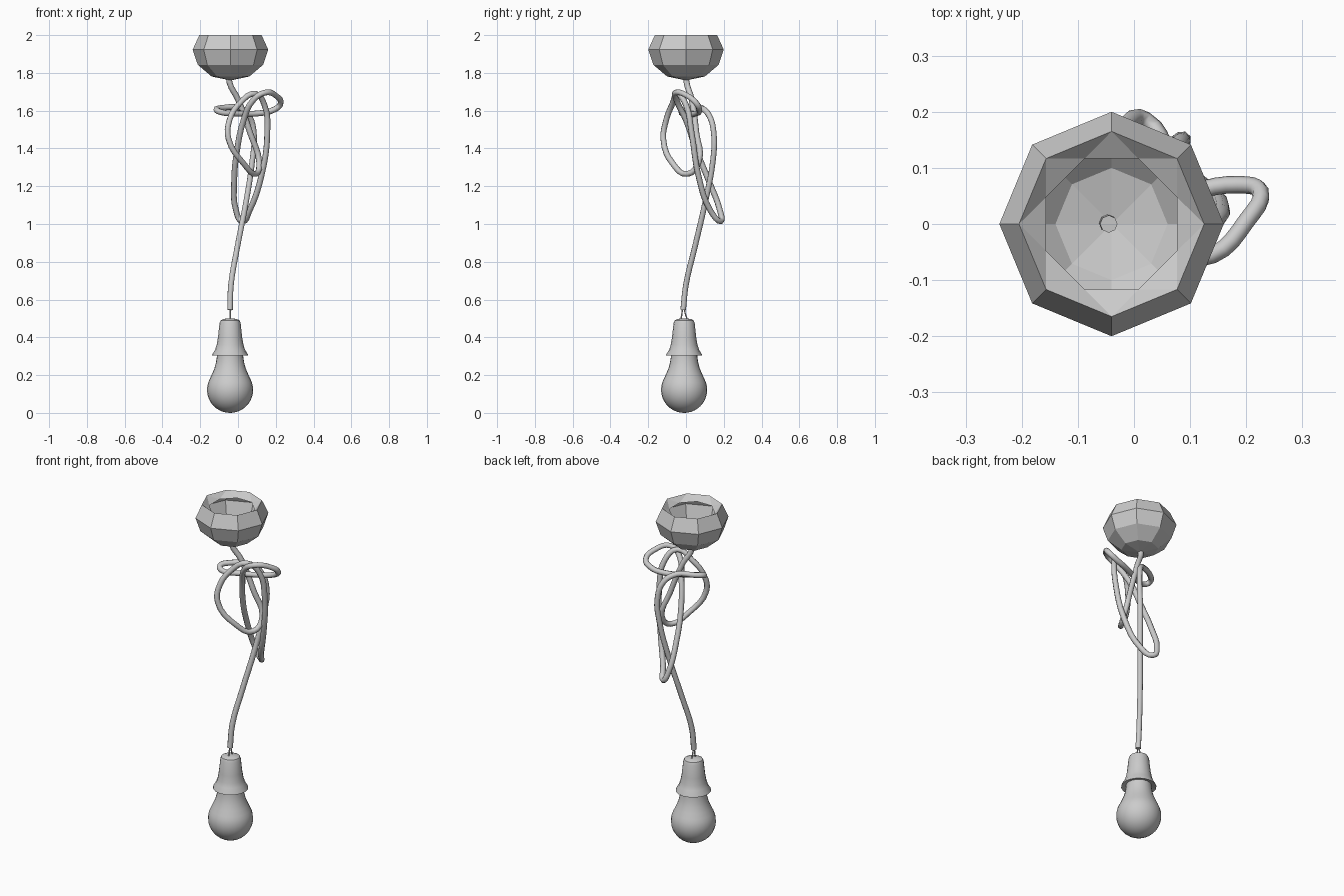
import bpy
from math import cos, sin, pi, radians

if "Cube" in bpy.data.objects:
    bpy.data.objects.remove(bpy.data.objects["Cube"])


def mesh_object(name, verts, faces, smooth=None):
    me = bpy.data.meshes.new(name)
    me.from_pydata(verts, [], faces)
    me.update()
    ob = bpy.data.objects.new(name, me)
    bpy.context.collection.objects.link(ob)
    if smooth:
        bpy.ops.object.select_all(action='DESELECT')
        ob.select_set(True)
        bpy.context.view_layer.objects.active = ob
        bpy.ops.object.shade_smooth_by_angle(angle=radians(smooth))
    return ob


def lathe(name, profile, n, cx, cy, smooth=None):
    """Spin (radius, z) points, listed bottom to top; radius 0 makes a pole."""
    verts, faces, rings = [], [], []
    for r, z in profile:
        count = 1 if r == 0 else n
        rings.append([len(verts) + i % count for i in range(n)])
        verts += [(cx + r * cos(2 * pi * i / n), cy + r * sin(2 * pi * i / n), z)
                  for i in range(count)]
    for a, b in zip(rings, rings[1:]):
        for i in range(n):
            j = (i + 1) % n
            faces.append(tuple(dict.fromkeys((a[i], a[j], b[j], b[i]))))
    return mesh_object(name, verts, faces, smooth)


def tube(name, points, radius, sides_res=2, res=4):
    cu = bpy.data.curves.new(name, 'CURVE')
    cu.dimensions = '3D'
    cu.bevel_depth = radius
    cu.bevel_resolution = sides_res
    cu.resolution_u = res
    cu.use_fill_caps = True
    sp = cu.splines.new('BEZIER')
    sp.bezier_points.add(len(points) - 1)
    for bp, p in zip(sp.bezier_points, points):
        bp.co = p
        bp.handle_left_type = bp.handle_right_type = 'AUTO'
    ob = bpy.data.objects.new(name, cu)
    bpy.context.collection.objects.link(ob)
    bpy.ops.object.select_all(action='DESELECT')
    ob.select_set(True)
    bpy.context.view_layer.objects.active = ob
    bpy.ops.object.convert(target='MESH')
    bpy.ops.object.shade_smooth_by_angle(angle=radians(50))
    return ob


# Ceiling canopy: squashed low-poly bowl, open at the top
CX = -0.04
lathe("ceiling_canopy",
      [(0, 1.76), (0.1, 1.781), (0.173, 1.843), (0.2, 1.923), (0.165, 2.0)], 8, CX, 0)

# Faceted inner lip: triangles from the rim to a smaller turned octagon
lip = [(CX + 0.165 * cos(i * pi / 4), 0.165 * sin(i * pi / 4), 2.0) for i in range(8)]
lip += [(CX + 0.126 * cos((i + .5) * pi / 4), 0.126 * sin((i + .5) * pi / 4), 1.97)
        for i in range(8)]
tris = []
for i in range(8):
    j = (i + 1) % 8
    tris += [(i, 8 + i, j), (j, 8 + i, 8 + j)]
mesh_object("canopy_lip", lip, tris)

# Knotted cord
path = [(-.045, .0, 1.80), (-.045, .003, 1.75), (.0, .03, 1.66), (.065, .055, 1.48),
        (.112, .068, 1.33), (.095, .01, 1.265), (.03, -.07, 1.32),          # first loop
        (-.05, -.12, 1.45), (-.045, -.105, 1.55), (.01, -.07, 1.64),
        (.09, -.045, 1.69), (.14, .0, 1.63), (.155, .03, 1.48), (.125, .065, 1.26),
        (.06, .13, 1.07), (.02, .185, 1.015), (-.01, .18, 1.07),            # long low loop
        (-.02, .12, 1.23), (-.005, .055, 1.39), (.03, .0, 1.55),
        (.08, -.05, 1.655), (.14, -.055, 1.695), (.2, .005, 1.68),
        (.225, .058, 1.635), (.19, .07, 1.605), (.1, .055, 1.585),          # flat loop
        (0, .01, 1.585), (-.09, -.025, 1.592), (-.115, -.005, 1.605),
        (-.08, .04, 1.615), (.0, .08, 1.615), (.06, .125, 1.57),
        (.085, .148, 1.47), (.075, .142, 1.33), (.045, .105, 1.13),         # drop to lamp
        (-.005, .045, .87), (-.037, .0, .68), (-.042, -.015, .545)]
tube("cord", path, 0.0155)

# Two bare wires between cord and socket
BX, BY = -0.042, -0.01
for k, s in enumerate((-1, 1)):
    tube("wire_%d" % (k + 1), [(BX, BY - .005 + s * .005, .56), (BX, BY - .003 + s * .008, .53),
                               (BX, BY + s * .018, .49)], 0.004, 1, 3)

# Lamp socket with flared skirt
lathe("socket", [(.07, .31), (.096, .303), (.094, .31), (.079, .335), (.071, .36),
                 (.064, .40), (.056, .475), (.05, .49), (.033, .498), (0, .50)],
      16, BX, BY, 35)

# Light bulb: sphere blending into the neck
R, CZ = 0.122, 0.122
bulb = [(0, 0)] + [(R * sin(a * pi / 20), CZ - R * cos(a * pi / 20)) for a in range(1, 14)]
bulb += [(.096, .205), (.083, .235), (.075, .265), (.07, .295), (.068, .34), (0, .34)]
lathe("bulb", bulb, 24, BX, BY, 35)
